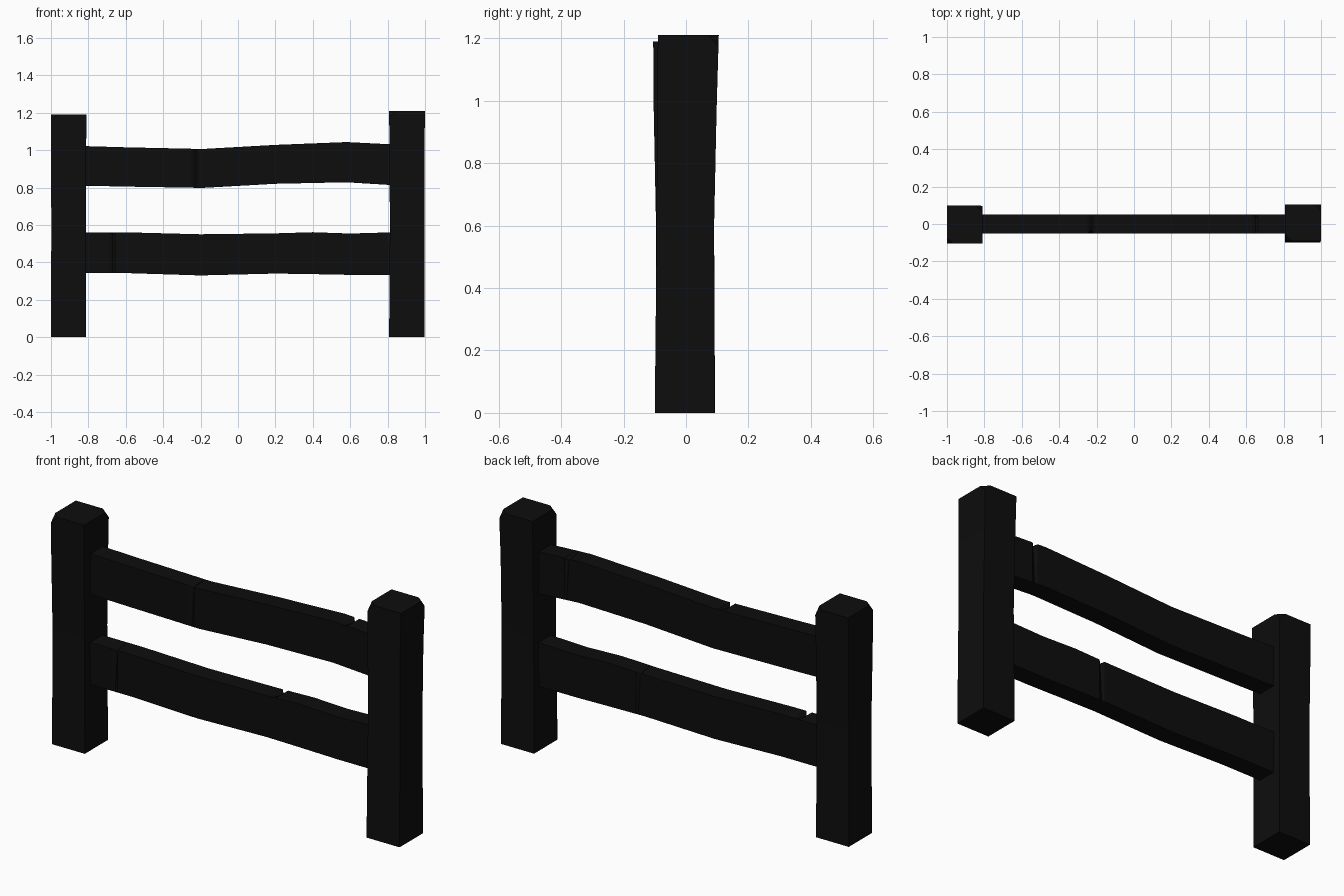
import bpy, bmesh

if "Cube" in bpy.data.objects:
    bpy.data.objects.remove(bpy.data.objects["Cube"])

wood = bpy.data.materials.new("charred_black_wood")
wood.diffuse_color = (0.004, 0.004, 0.004, 1)
wood.use_nodes = True
wood.node_tree.nodes["Principled BSDF"].inputs["Base Color"].default_value = wood.diffuse_color


def loft(name, rings, chamfer=()):
    """Skin four-cornered rings into a closed solid; chamfer chosen corners of the last ring."""
    bm = bmesh.new()
    loops = [[bm.verts.new(p) for p in ring] for ring in rings]
    for a, b in zip(loops, loops[1:]):
        for i in range(4):
            j = (i + 1) % 4
            bm.faces.new((a[i], a[j], b[j], b[i]))
    bm.faces.new(loops[0])
    bm.faces.new(loops[-1])
    if chamfer:
        bmesh.ops.bevel(bm, geom=[loops[-1][i] for i in chamfer], offset=0.035,
                        segments=1, affect='VERTICES')
    bmesh.ops.recalc_face_normals(bm, faces=bm.faces)
    me = bpy.data.meshes.new(name)
    bm.to_mesh(me)
    bm.free()
    me.materials.append(wood)
    ob = bpy.data.objects.new(name, me)
    bpy.context.collection.objects.link(ob)
    return ob


def post(name, stations, chamfer):
    # station: z, x0, x1, y0, y1
    loft(name, [[(x0, y0, z), (x1, y0, z), (x1, y1, z), (x0, y1, z)]
                for z, x0, x1, y0, y1 in stations], chamfer)


def rail(name, profile, notches):
    # profile: x, bottom z, top z; notches: x and side (-1 front, 1 back)
    def sample(x):
        for (xa, ba, ta), (xb, bb, tb) in zip(profile, profile[1:]):
            if xa <= x <= xb:
                t = (x - xa) / (xb - xa)
                return ba + t * (bb - ba), ta + t * (tb - ta)
    xs = [p[0] for p in profile]
    for x, _ in notches:
        xs += [x - 0.018, x, x + 0.012]
    rings = []
    for x in sorted(set(xs)):
        b, t = sample(x)
        ring = [[x, -0.05, b], [x, 0.05, b], [x, 0.05, t], [x, -0.05, t]]
        for nx, side in notches:
            if nx == x:                       # small split in the top edge
                corner = ring[2 if side > 0 else 3]
                corner[1] -= side * 0.018
                corner[2] -= 0.015
        rings.append(ring)
    loft(name, rings)


# Posts, slightly crooked with chipped top corners
post("left_post", [(0, -1.0, -0.812, -0.097, 0.093),
                   (0.6, -0.998, -0.814, -0.096, 0.09),
                   (1.0, -1.0, -0.812, -0.104, 0.095),
                   (1.19, -1.0, -0.81, -0.105, 0.098)], (0, 2))
post("right_post", [(0, 0.808, 0.998, -0.10, 0.092),
                    (0.6, 0.812, 0.996, -0.094, 0.09),
                    (0.97, 0.81, 0.996, -0.093, 0.098),
                    (1.21, 0.808, 1.0, -0.09, 0.105)], (0, 2))

# Wavy rails
rail("upper_rail", [(-0.84, 0.81, 1.022), (-0.6, 0.805, 1.015), (-0.19, 0.798, 1.006),
                    (0.2, 0.82, 1.028), (0.58, 0.828, 1.043), (0.84, 0.812, 1.03)],
     [(-0.23, -1), (0.65, 1)])
rail("lower_rail", [(-0.84, 0.342, 0.56), (-0.58, 0.342, 0.56), (-0.2, 0.33, 0.55),
                    (0.2, 0.34, 0.555), (0.4, 0.337, 0.561), (0.6, 0.333, 0.554),
                    (0.84, 0.333, 0.561)],
     [(-0.67, -1), (0.24, 1)])
